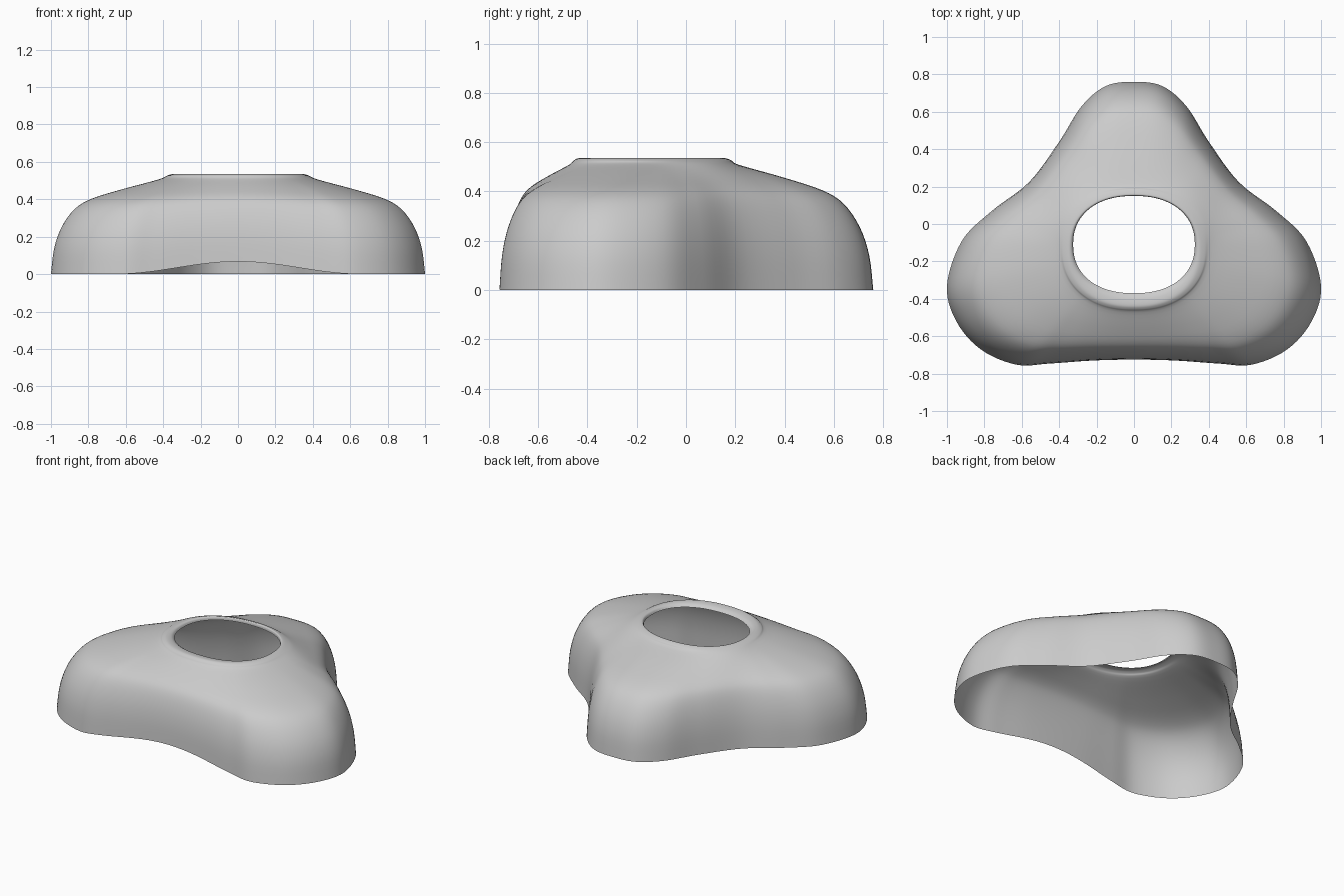
import bpy
import bmesh
import math
from mathutils import Vector

cube = bpy.data.objects.get("Cube")
if cube:
    bpy.data.objects.remove(cube, do_unlink=True)


def spline(points, steps, closed=False):
    """Smooth curve through the points."""
    n = len(points)
    pick = (lambda i: points[i % n]) if closed else (lambda i: points[min(max(i, 0), n - 1)])
    out = []
    for i in range(n if closed else n - 1):
        a, b, c, d = (pick(i + k) for k in (-1, 0, 1, 2))
        for k in range(steps):
            t = k / steps
            out.append(0.5 * (2 * b + (c - a) * t + (2 * a - 5 * b + 4 * c - d) * t * t
                              + (3 * b - 3 * c + d - a) * t ** 3))
    if not closed:
        out.append(points[-1])
    return out


# Three-lobed footprint: right half from back to front, mirrored
half = [Vector(p) for p in (
    (0, 0.76), (0.15, 0.738), (0.28, 0.63), (0.40, 0.44), (0.56, 0.225), (0.76, 0.07),
    (0.92, -0.09), (1.0, -0.33), (0.95, -0.52), (0.82, -0.67), (0.63, -0.752),
    (0.45, -0.746), (0.22, -0.73), (0, -0.725))]
mirrored = [Vector((-p.x, p.y)) for p in reversed(half[1:-1])]
footprint = spline(half + mirrored, 6, closed=True)

# Rolled rim of the opening: half width, front y, back y, height
rim_rings = [(0.325, -0.37, 0.15, 0.515), (0.333, -0.395, 0.152, 0.53),
             (0.35, -0.435, 0.16, 0.535), (0.38, -0.455, 0.185, 0.526),
             (0.42, -0.475, 0.215, 0.508)]
# Body profile: fraction of the way from rim to footprint, height
body_profile = [(0.33, 0.457), (0.62, 0.405), (0.78, 0.35),
                (0.9, 0.255), (0.97, 0.14), (1.0, 0.0)]
CENTRE = Vector((0, -0.11))


def rim_point(ring, direction):
    rx, front, back, z = ring
    mid, ry = (front + back) / 2, (back - front) / 2
    c, s = direction
    k = (abs(c) ** 2.25 + abs(s) ** 2.25) ** (-1 / 2.25)
    return Vector((rx * c * k, mid + ry * s * k, z))


def meridian(foot):
    """Section of the shell from the opening down to one footprint point."""
    direction = (foot - CENTRE).normalized()
    points = [rim_point(r, direction) for r in rim_rings]
    start = points[-1]
    # The lower edge arches up along the front
    arch = 0
    if foot.y < -0.5 and abs(foot.x) < 0.66:
        arch = 0.067 * math.cos(math.pi * foot.x / 1.32) ** 2
    for f, z in body_profile:
        xy = start.xy.lerp(foot, f)
        points.append(Vector((xy.x, xy.y, z + arch * (1 - z / start.z))))
    return spline(points, 4)


# Shell surface
bm = bmesh.new()
columns = [[bm.verts.new(p) for p in meridian(f)] for f in footprint]
for i, col in enumerate(columns):
    nxt = columns[(i + 1) % len(columns)]
    for j in range(len(col) - 1):
        bm.faces.new((col[j], nxt[j], nxt[j + 1], col[j + 1]))
bm.normal_update()
if sum(f.normal.z for f in bm.faces) < 0:
    bmesh.ops.reverse_faces(bm, faces=bm.faces)
for f in bm.faces:
    f.smooth = True
mesh = bpy.data.meshes.new("shell")
bm.to_mesh(mesh)
bm.free()
shell = bpy.data.objects.new("shell", mesh)
bpy.context.collection.objects.link(shell)

# Plain grey
grey = bpy.data.materials.new("light grey")
grey.use_nodes = True
colour = (0.6, 0.6, 0.6, 1)
grey.diffuse_color = colour
grey.node_tree.nodes["Principled BSDF"].inputs["Base Color"].default_value = colour
mesh.materials.append(grey)
